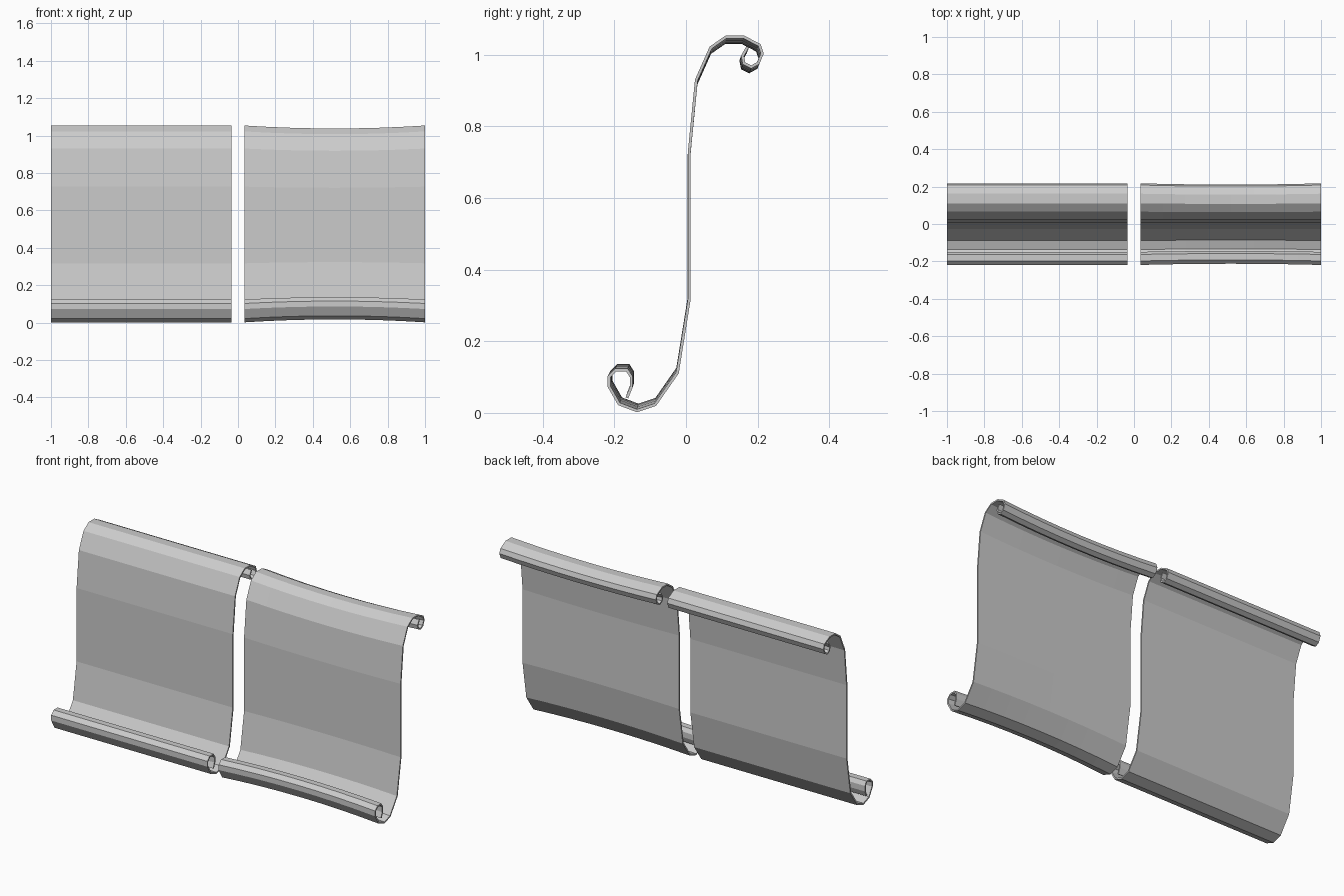
import bpy, bmesh
from mathutils import Vector

if "Cube" in bpy.data.objects:
    bpy.data.objects.remove(bpy.data.objects["Cube"])

metal = bpy.data.materials.new("grey sheet")
metal.diffuse_color = (0.6, 0.6, 0.6, 1)
metal.use_nodes = True
metal.node_tree.nodes["Principled BSDF"].inputs["Base Color"].default_value = metal.diffuse_color

# S-shaped profile (y, z) through the middle of the sheet, bottom scroll to top scroll
PROFILE = [(-.165, .042), (-.153, .072), (-.153, .101), (-.165, .12), (-.196, .12),
           (-.215, .101), (-.215, .074), (-.187, .025), (-.137, .006), (-.086, .023),
           (-.024, .112), (.009, .317), (.009, .727), (.029, .93), (.069, 1.02),
           (.112, 1.05), (.161, 1.05), (.205, 1.027), (.213, 1.004), (.202, .977),
           (.182, .966), (.162, .976), (.158, .997), (.172, 1.022)]
THICK = 0.008
MID = Vector((0, 0.528))


def outline():
    """Closed thin outline, offset with mitred corners to both sides of the profile."""
    pts = [Vector(p) for p in PROFILE]
    left, right = [], []
    for i, p in enumerate(pts):
        dirs = []
        if i > 0:
            dirs.append((p - pts[i - 1]).normalized())
        if i < len(pts) - 1:
            dirs.append((pts[i + 1] - p).normalized())
        normals = [Vector((-d.y, d.x)) for d in dirs]
        n = sum(normals, Vector((0, 0))).normalized()
        off = n * (THICK / 2 / max(n.dot(normals[0]), .5))
        left.append(p + off)
        right.append(p - off)
    return left + right[::-1]


def panel(name, x0, x1, steps, pinch):
    """Extrude the outline along x, shrinking it towards the middle by pinch."""
    bm = bmesh.new()
    rings = []
    for s in range(steps + 1):
        t = s / steps
        k = 1 - pinch * 4 * t * (1 - t)
        ring = []
        for p in outline():
            q = MID + (p - MID) * k
            ring.append(bm.verts.new((x0 + (x1 - x0) * t, q.x, q.y)))
        rings.append(ring)
    n = len(rings[0])
    for a, b in zip(rings, rings[1:]):
        for i in range(n):
            j = (i + 1) % n
            bm.faces.new((a[i], a[j], b[j], b[i]))
    # end strips
    for ring in (rings[0], rings[-1]):
        for i in range(n // 2 - 1):
            bm.faces.new((ring[i], ring[i + 1], ring[n - 2 - i], ring[n - 1 - i]))
    bmesh.ops.recalc_face_normals(bm, faces=bm.faces)
    me = bpy.data.meshes.new(name)
    bm.to_mesh(me)
    bm.free()
    me.materials.append(metal)
    ob = bpy.data.objects.new(name, me)
    bpy.context.collection.objects.link(ob)


panel("straight_scroll_panel", -1, -.036, 1, 0)
panel("pinched_scroll_panel", .034, 1, 8, .03)
